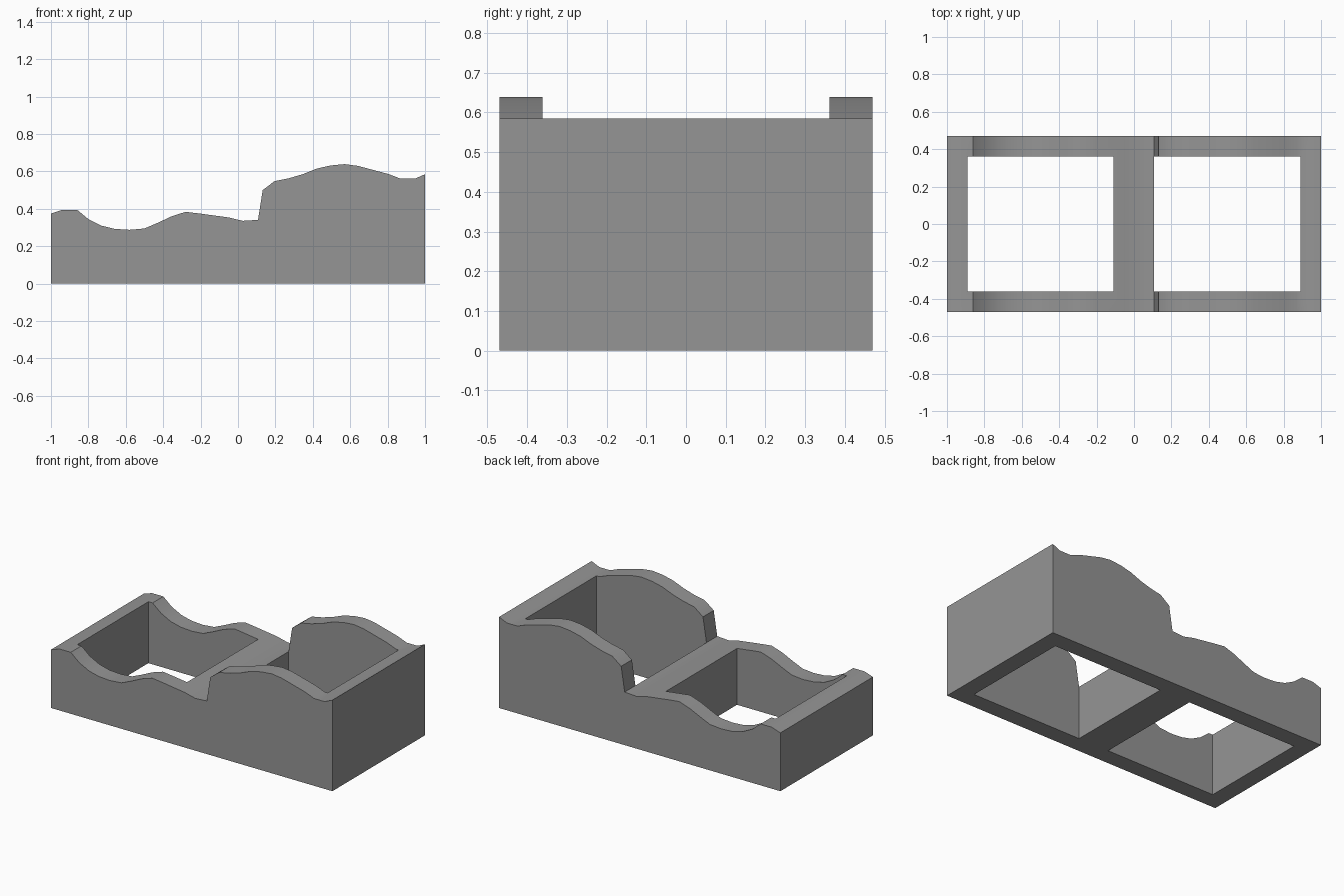
import bpy, bmesh, math

if "Cube" in bpy.data.objects:
    bpy.data.objects.remove(bpy.data.objects["Cube"])

# Wavy top edge of the tray, as (x, z) from left to right
TOP = [(-1, .375), (-.94, .395), (-.86, .395), (-.80, .345), (-.73, .31), (-.66, .293),
       (-.58, .288), (-.50, .295), (-.43, .325), (-.355, .36), (-.28, .384), (-.205, .375),
       (-.05, .354), (.025, .336), (.107, .341), (.132, .50), (.195, .548), (.27, .563),
       (.345, .585), (.42, .615), (.495, .632), (.57, .639), (.64, .63), (.805, .586),
       (.87, .561), (.945, .561), (1, .585)]
HALF_DEPTH, HOLE_DEPTH = .47, .361


def extruded(name, profile, half_depth):
    """Closed solid from an XZ outline, extruded along y."""
    bm = bmesh.new()
    face = bm.faces.new([bm.verts.new((x, -half_depth, z)) for x, z in profile])
    ext = bmesh.ops.extrude_face_region(bm, geom=[face])
    verts = [g for g in ext["geom"] if isinstance(g, bmesh.types.BMVert)]
    bmesh.ops.translate(bm, verts=verts, vec=(0, 2 * half_depth, 0))
    bmesh.ops.recalc_face_normals(bm, faces=bm.faces)
    mesh = bpy.data.meshes.new(name)
    bm.to_mesh(mesh)
    bm.free()
    obj = bpy.data.objects.new(name, mesh)
    bpy.context.collection.objects.link(obj)
    return obj


# Solid body with the wavy top
tray = extruded("two_bay_tray", [(-1, 0)] + TOP + [(1, 0)], HALF_DEPTH)
dark = bpy.data.materials.new("dark_grey")
dark.diffuse_color = (.3, .3, .3, 1)
dark.use_nodes = True
dark.node_tree.nodes["Principled BSDF"].inputs["Base Color"].default_value = dark.diffuse_color
tray.data.materials.append(dark)
bpy.context.view_layer.objects.active = tray
tray.select_set(True)

# Two rectangular through-openings
for side, x0, x1 in (("left", -.89, -.11), ("right", .107, .89)):
    cutter = extruded(side + "_opening_cutter",
                      [(x0, -.2), (x0, 1), (x1, 1), (x1, -.2)], HOLE_DEPTH)
    cutter.data.materials.append(dark)
    mod = tray.modifiers.new(side + "_opening", "BOOLEAN")
    mod.operation, mod.solver, mod.object = "DIFFERENCE", "EXACT", cutter
    bpy.ops.object.modifier_apply(modifier=mod.name)
    bpy.data.objects.remove(cutter)

# Soft shading along the waves, crisp corners elsewhere
bpy.ops.object.shade_smooth_by_angle(angle=math.radians(30))
